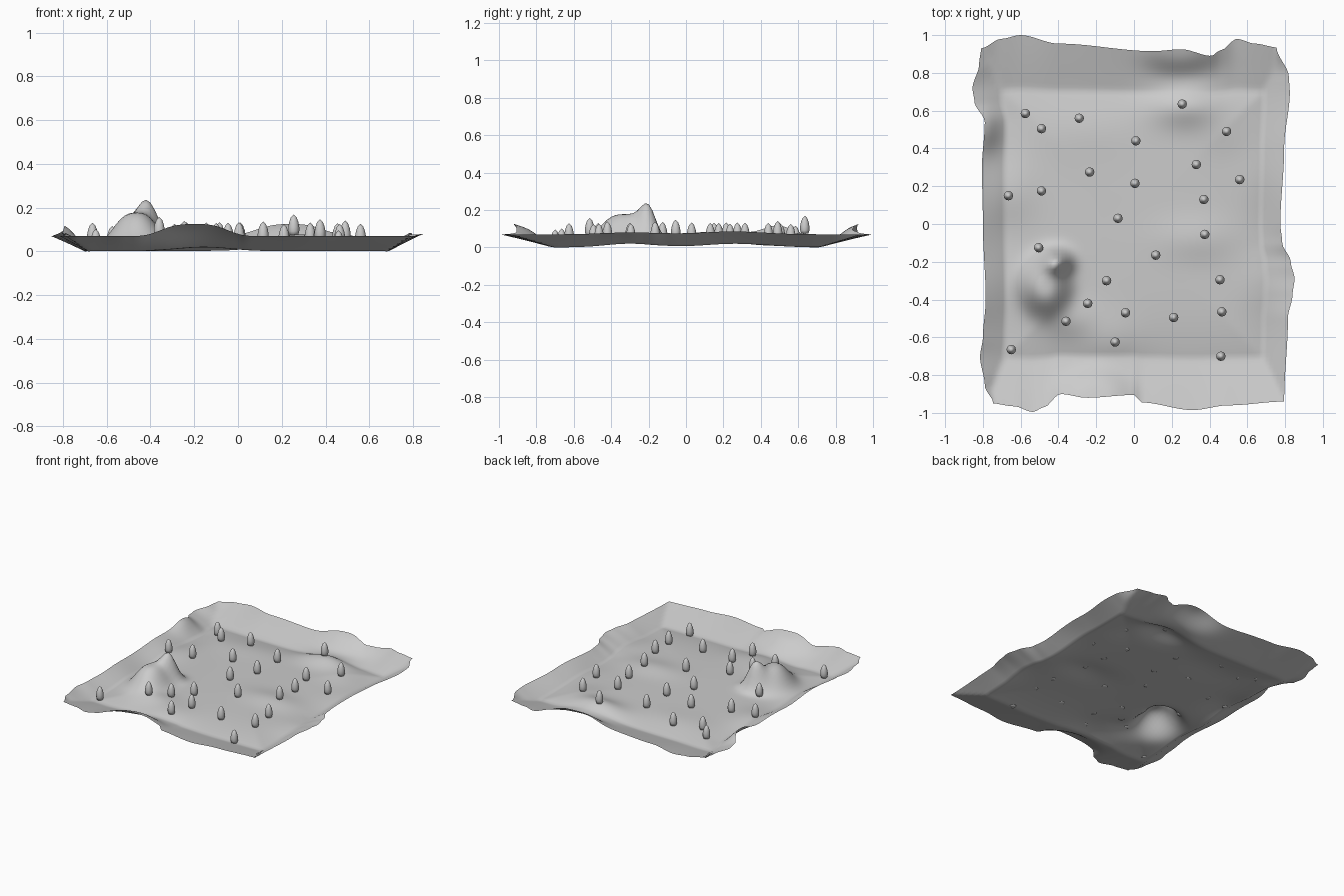
import bpy, bmesh, math

cube = bpy.data.objects.get("Cube")
if cube:
    bpy.data.objects.remove(cube)

grey = bpy.data.materials.new("plain_grey")
grey.use_nodes = True
grey.diffuse_color = (0.6, 0.6, 0.6, 1)
grey.node_tree.nodes["Principled BSDF"].inputs["Base Color"].default_value = grey.diffuse_color

HALF_X, HALF_Y = 0.8, 0.94
# Wavy outline: (position along the side, distance from the middle)
LEFT = [(-.94, -.745), (-.85, -.79), (-.7, -.815), (-.6, -.8), (-.4, -.785), (0, -.8),
        (.3, -.805), (.54, -.79), (.65, -.845), (.72, -.855), (.85, -.82), (.94, -.81)]
RIGHT = [(-.94, .795), (-.5, .815), (-.37, .84), (-.29, .85), (-.2, .83), (-.1, .785),
         (0, .775), (.4, .795), (.7, .825), (.78, .82), (.94, .755)]
FRONT = [(-.8, -.95), (-.65, -.965), (-.54, -.995), (-.48, -.97), (-.39, -.9), (-.25, -.92),
         (0, -.905), (.04, -.945), (.31, -.985), (.5, -.96), (.8, -.94)]
BACK = [(-.8, .93), (-.7, .98), (-.6, 1), (-.4, .955), (.1, .915), (.25, .925),
        (.41, .89), (.46, .92), (.55, .98), (.65, .955), (.8, .935)]

# Hills: centre x, centre y, spread x, spread y, height, steepness
HILLS = [
    # mountain shoulder, peak and foot
    (-.47, -.33, .085, .1, .145, 1.4), (-.41, -.2, .05, .042, .15, 1),
    (-.36, -.5, .1, .07, .03, 1),
    # low hills inside
    (.28, .63, .14, .08, .062, 1), (.33, -.08, .15, .08, .02, 1), (-.15, -.62, .12, .1, .022, 1),
    (-.66, .15, .1, .12, .025, 1), (-.25, .5, .2, .1, .01, 1), (.48, .48, .1, .08, .012, 1),
    # swells along the two long sides
    (.7, -.3, .12, .13, .02, 1), (.7, .26, .12, .16, .02, 1),
    (-.7, -.3, .1, .13, .02, 1), (-.7, .26, .1, .14, .012, 1),
    # raised stretches of the rim
    (-.2, -.9, .12, .09, .055, 1.6), (.24, .92, .13, .08, .055, 1.4),
    (-.79, .49, .05, .07, .045, 1),
]


def along(points, p):
    for (a, va), (b, vb) in zip(points, points[1:]):
        if p <= b:
            k = max(0, (p - a) / (b - a))
            k = k * k * (3 - 2 * k)
            return va + (vb - va) * k
    return points[-1][1]


def height(x, y, u, v):
    # Flat dish with a slightly domed floor and a sloping rim
    dome = max(abs(u / 0.85), abs(v / 0.75))
    rim = max((abs(u) - 0.85) / 0.15, (abs(v) - 0.75) / 0.25, 0)
    z = 0.008 + 0.038 * max(0, 1 - dome ** 4) + 0.07 * rim
    for cx, cy, sx, sy, h, steep in HILLS:
        z += h * math.exp(-((((x - cx) / sx) ** 2 + ((y - cy) / sy) ** 2) / 2) ** steep)
    return z


def finish(name, bm):
    mesh = bpy.data.meshes.new(name)
    bm.to_mesh(mesh)
    bm.free()
    mesh.materials.append(grey)
    obj = bpy.data.objects.new(name, mesh)
    bpy.context.collection.objects.link(obj)
    for face in mesh.polygons:
        face.use_smooth = True
    return obj


# Terrain sheet: a grid bent to the outline and raised into hills
bm = bmesh.new()
bmesh.ops.create_grid(bm, x_segments=80, y_segments=94, size=1)
for vert in bm.verts:
    u, v = vert.co.x, vert.co.y
    x, y = u * HALF_X, v * HALF_Y
    edge_x = along(LEFT if u < 0 else RIGHT, y) - math.copysign(HALF_X, u)
    edge_y = along(FRONT if v < 0 else BACK, x) - math.copysign(HALF_Y, v)
    nx, ny = x + edge_x * abs(u) ** 6, y + edge_y * abs(v) ** 6
    vert.co = (nx, ny, height(nx, ny, u, v))
low = min(vert.co.z for vert in bm.verts)
for vert in bm.verts:
    vert.co.z -= low
finish("terrain", bm)

# Trees: one bullet-shaped profile spun round and shared by all
TREES = [(-.575, .585), (-.49, .505), (-.29, .56), (.255, .635), (.49, .49), (.01, .44),
         (.33, .315), (.56, .235), (-.235, .275), (.005, .215), (-.665, .15), (-.49, .175),
         (.37, .13), (-.085, .03), (.375, -.055), (-.505, -.125), (.115, -.165),
         (-.145, -.3), (.455, -.295), (-.245, -.42), (-.36, -.515), (-.045, -.47),
         (.21, -.495), (.465, -.465), (-.65, -.665), (-.1, -.625), (.46, -.7)]
PROFILE = [(0, 0), (.02, 0), (.025, .018), (.025, .038), (.021, .06), (.013, .082), (0, .095)]
bm = bmesh.new()
verts = [bm.verts.new((r, 0, z)) for r, z in PROFILE]
edges = [bm.edges.new(pair) for pair in zip(verts, verts[1:])]
bmesh.ops.spin(bm, geom=verts + edges, cent=(0, 0, 0), axis=(0, 0, 1),
               angle=math.tau, steps=12, use_duplicate=False)
bmesh.ops.remove_doubles(bm, verts=bm.verts[:], dist=0.0005)
bmesh.ops.recalc_face_normals(bm, faces=bm.faces[:])
tree = finish("tree", bm)
for i, (x, y) in enumerate(TREES):
    obj = tree if i == 0 else tree.copy()
    if i:
        bpy.context.collection.objects.link(obj)
    obj.location = (x, y, height(x, y, x / HALF_X, y / HALF_Y) - low)
